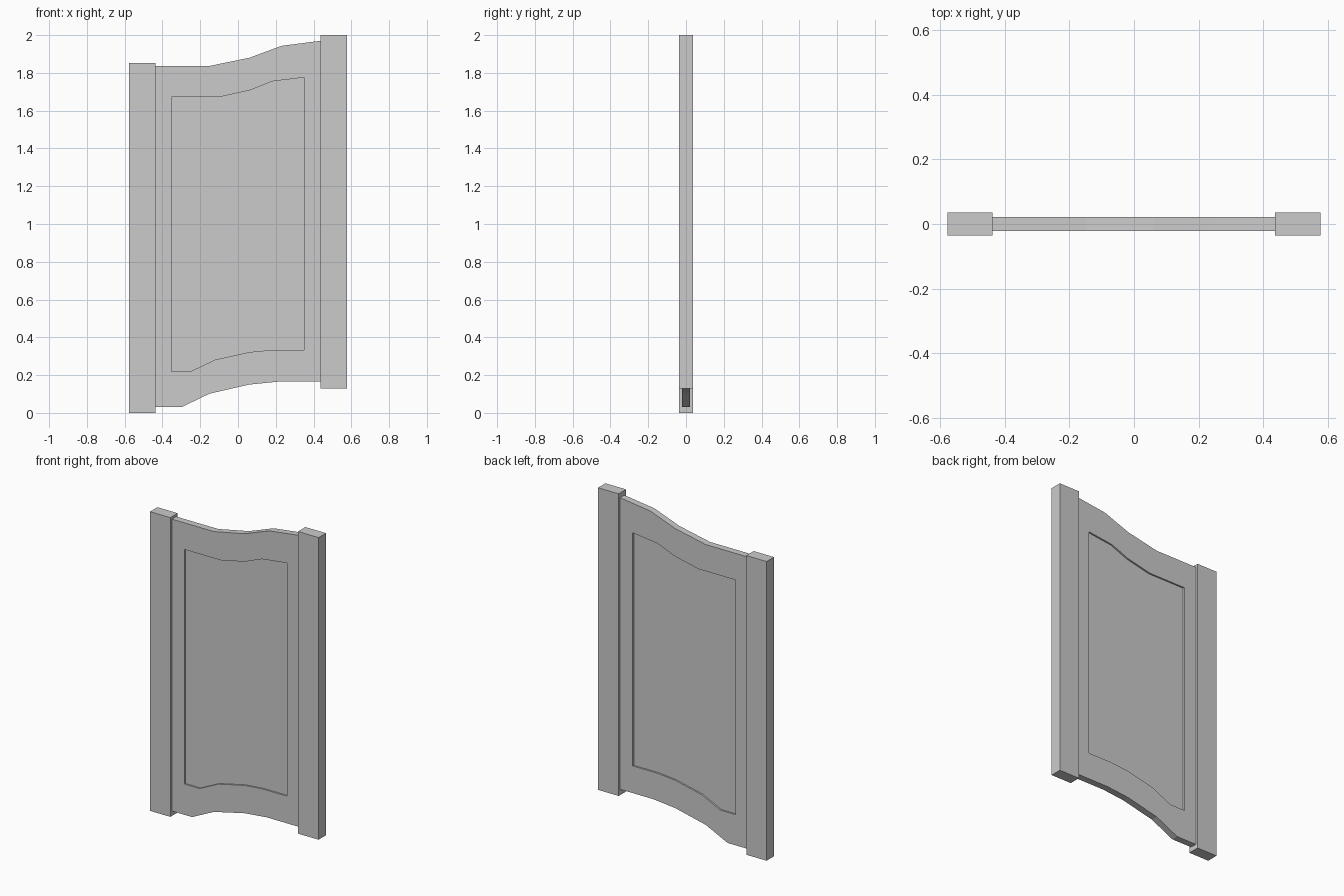
import bpy, bmesh

if "Cube" in bpy.data.objects:
    bpy.data.objects.remove(bpy.data.objects["Cube"])


def make_object(name, bm):
    bmesh.ops.recalc_face_normals(bm, faces=bm.faces)
    mesh = bpy.data.meshes.new(name)
    bm.to_mesh(mesh)
    bm.free()
    obj = bpy.data.objects.new(name, mesh)
    bpy.context.collection.objects.link(obj)
    return obj


def box(name, x0, x1, y, z0, z1):
    bm = bmesh.new()
    bmesh.ops.create_cube(bm, size=1)
    for v in bm.verts:
        v.co.x = x1 if v.co.x > 0 else x0
        v.co.y = y if v.co.y > 0 else -y
        v.co.z = z1 if v.co.z > 0 else z0
    return make_object(name, bm)


# Side posts, the right one set higher
box("left_post", -0.577, -0.438, 0.036, 0.0, 1.852)
box("right_post", 0.436, 0.577, 0.036, 0.13, 2.0)

# Wavy outlines: bottom left to right, then top right to left
outer = [(-0.438, 0.03), (-0.30, 0.03), (-0.15, 0.102), (0.06, 0.15), (0.21, 0.165), (0.436, 0.165),
         (0.436, 1.97), (0.23, 1.943), (0.06, 1.88), (-0.15, 1.837), (-0.438, 1.837)]
inner = [(-0.353, 0.22), (-0.25, 0.22), (-0.12, 0.282), (0.06, 0.322), (0.18, 0.333), (0.35, 0.333),
         (0.35, 1.776), (0.18, 1.755), (0.06, 1.707), (-0.10, 1.672), (-0.353, 1.672)]

# Door leaf: frame with a recessed panel on both sides
bm = bmesh.new()
rings = [[bm.verts.new((x, y, z)) for x, z in prof] for prof, y in (
    (inner, -0.011), (inner, -0.021), (outer, -0.021),
    (outer, 0.021), (inner, 0.021), (inner, 0.011))]
n = len(outer)
for a, b in zip(rings, rings[1:]):
    for i in range(n):
        j = (i + 1) % n
        bm.faces.new((a[i], a[j], b[j], b[i]))
caps = [bm.faces.new(rings[0]), bm.faces.new(rings[-1])]
bmesh.ops.recalc_face_normals(bm, faces=bm.faces)
bmesh.ops.triangulate(bm, faces=caps)
make_object("panel_frame", bm)
